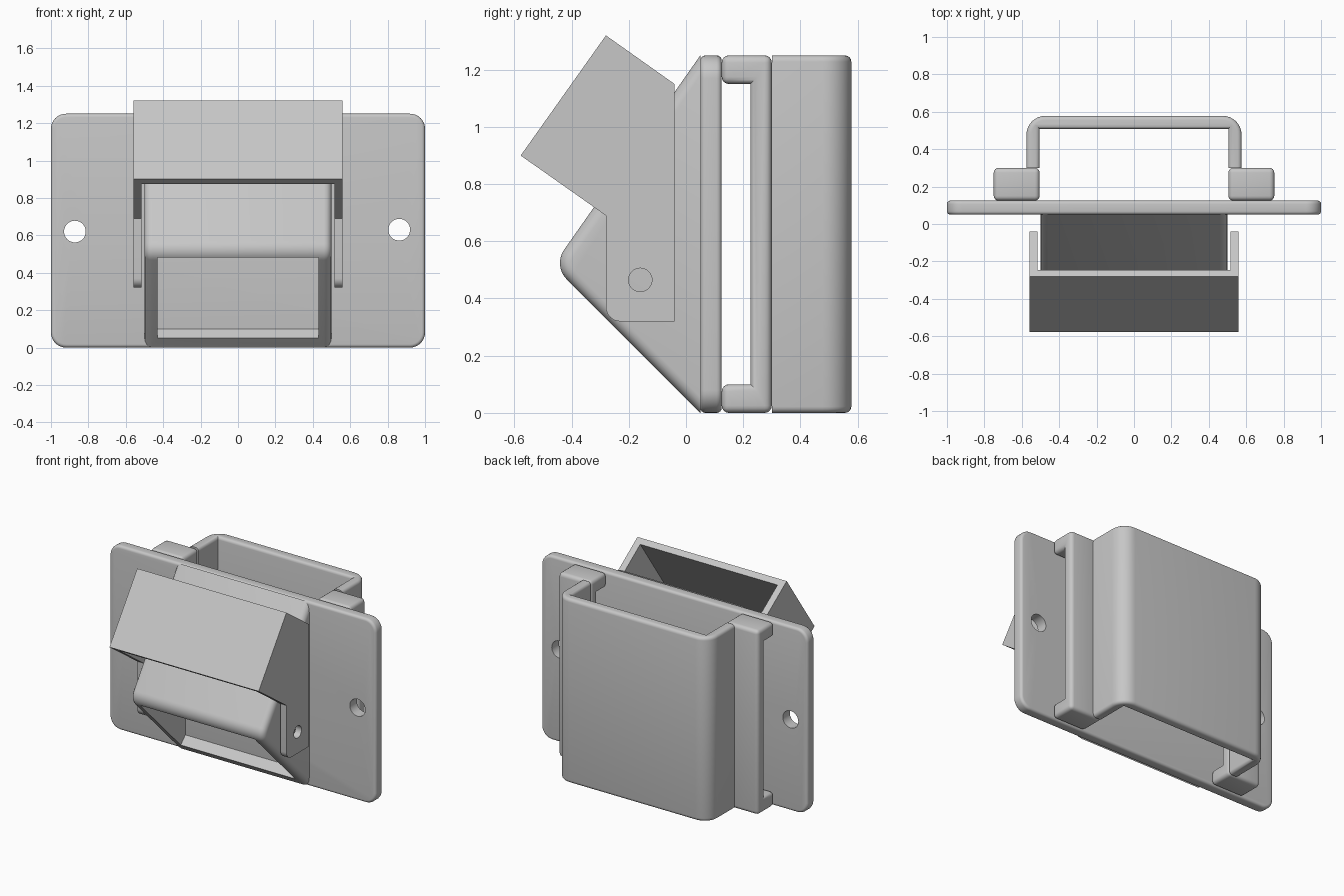
import bpy
import bmesh
import math
from mathutils import Vector

cube = bpy.data.objects.get("Cube")
if cube:
    bpy.data.objects.remove(cube, do_unlink=True)

grey = bpy.data.materials.new("light grey plastic")
grey.use_nodes = True
grey.diffuse_color = (0.57, 0.57, 0.57, 1)
grey.node_tree.nodes["Principled BSDF"].inputs["Base Color"].default_value = grey.diffuse_color


def rounded(corners, steps=8):
    """Turn (u, v, radius) corners into a polygon with arcs."""
    out = []
    for i, (u, v, r) in enumerate(corners):
        p = Vector((u, v))
        if r == 0:
            out.append(p)
            continue
        a = (Vector(corners[i - 1][:2]) - p).normalized()
        b = (Vector(corners[(i + 1) % len(corners)][:2]) - p).normalized()
        half = a.angle(b) / 2
        centre = p + (a + b).normalized() * r / math.sin(half)
        start = p + a * r / math.tan(half) - centre
        end = p + b * r / math.tan(half) - centre
        turn = math.atan2(start.x * end.y - start.y * end.x, start.dot(end))
        for k in range(steps + 1):
            t = turn * k / steps
            c, s = math.cos(t), math.sin(t)
            out.append(centre + Vector((c * start.x - s * start.y, s * start.x + c * start.y)))
    return out


def prism(name, outline, axis, low, high):
    """Extrude an outline along an axis."""
    place = {"x": lambda u, v, t: (t, u, v),
             "y": lambda u, v, t: (u, t, v),
             "z": lambda u, v, t: (u, v, t)}[axis]
    bm = bmesh.new()
    rings = [[bm.verts.new(place(p[0], p[1], t)) for p in outline] for t in (low, high)]
    n = len(outline)
    bm.faces.new(rings[0])
    bm.faces.new(rings[1])
    for i in range(n):
        j = (i + 1) % n
        bm.faces.new((rings[0][i], rings[0][j], rings[1][j], rings[1][i]))
    bmesh.ops.recalc_face_normals(bm, faces=bm.faces)
    mesh = bpy.data.meshes.new(name)
    bm.to_mesh(mesh)
    bm.free()
    mesh.materials.append(grey)
    obj = bpy.data.objects.new(name, mesh)
    bpy.context.collection.objects.link(obj)
    return obj


def activate(obj):
    bpy.ops.object.select_all(action="DESELECT")
    obj.select_set(True)
    bpy.context.view_layer.objects.active = obj


def soften(obj, width, joint_y=None):
    """Round the sharp convex edges, leaving those in the joint plane."""
    bm = bmesh.new()
    bm.from_mesh(obj.data)
    bm.normal_update()
    edges = [e for e in bm.edges
             if e.is_convex and e.calc_face_angle() > math.radians(55)
             and not (joint_y is not None
                      and all(abs(v.co.y - joint_y) < 0.001 for v in e.verts))]
    bmesh.ops.bevel(bm, geom=edges, offset=width, offset_type="OFFSET", segments=4,
                    profile=0.5, affect="EDGES", clamp_overlap=False)
    bm.to_mesh(obj.data)
    bm.free()


def cut(obj, cutter):
    activate(obj)
    mod = obj.modifiers.new("cut", "BOOLEAN")
    mod.operation = "DIFFERENCE"
    mod.solver = "EXACT"
    mod.object = cutter
    bpy.ops.object.modifier_apply(modifier=mod.name)
    bpy.data.objects.remove(cutter, do_unlink=True)


def circle(u, v, r, n=32):
    return [(u + r * math.cos(math.tau * k / n), v + r * math.sin(math.tau * k / n))
            for k in range(n)]


HEIGHT = 1.25
FRONT, BACK, REAR = 0.05, 0.125, 0.3

# Mounting plate with a screw hole on each side
plate = prism("mounting_plate",
              rounded([(-1, 0, .08), (1, 0, .08), (1, HEIGHT, .08), (-1, HEIGHT, .08)]),
              "y", FRONT, BACK)
soften(plate, 0.018)
for x, z in ((-0.872, 0.62), (0.862, 0.63)):
    cut(plate, prism("hole_cutter", circle(x, z, 0.058), "y", 0, 0.2))

# Wedge-shaped spout, hollowed out through its lower slope
spout = prism("spout",
              rounded([(FRONT, 0, 0), (-0.465, 0.515, 0.08), (FRONT, HEIGHT, 0)]),
              "x", -0.5, 0.5)
soften(spout, 0.04, FRONT)
cut(spout, prism("cavity_cutter",
                 [(0.06, 0.11), (0.06, 1.175), (-0.43, 0.48), (-0.53, 0.34), (-0.15, -0.1)],
                 "x", -0.43, 0.43))

# Tilted lid: front panel and two cheeks with pivot holes
lid_top, lid_low = Vector((-0.28, 1.32)), Vector((-0.578, 0.9))
inward = Vector((0.035, -0.025))
parts = [plate, spout]
parts.append(prism("lid_panel", [lid_top, lid_low, lid_low + inward, lid_top + inward],
                   "x", -0.56, 0.56))
cheek = rounded([(*lid_top, 0), (*lid_low, 0), (-0.28, 0.69, 0),
                 (-0.28, 0.32, 0.05), (-0.04, 0.32, 0), (-0.04, 1.15, 0)])
for side, s in (("left", 1), ("right", -1)):
    wall = prism(side + "_lid_cheek", cheek, "x", *sorted((s * 0.515, s * 0.56)))
    cut(wall, prism("pivot_cutter", circle(-0.16, 0.465, 0.041), "x",
                    *sorted((s * 0.4, s * 0.7))))
    # Slotted bracket behind the plate
    bracket = prism(side + "_bracket",
                    [(BACK, 0), (REAR, 0), (REAR, HEIGHT), (BACK, HEIGHT),
                     (BACK, 1.15), (0.225, 1.15), (0.225, 0.1), (BACK, 0.1)],
                    "x", *sorted((s * 0.505, s * 0.75)))
    soften(bracket, 0.025)
    parts += [wall, bracket]

# Belt loop joining the two brackets
loop = prism("belt_loop",
             rounded([(-0.575, REAR, 0), (-0.575, 0.578, .1), (0.575, 0.578, .1),
                      (0.575, REAR, 0), (0.505, REAR, 0), (0.505, 0.508, 0),
                      (-0.505, 0.508, 0), (-0.505, REAR, 0)]),
             "z", 0, HEIGHT)
soften(loop, 0.022, REAR)
parts.append(loop)

for obj in parts:
    activate(obj)
    bpy.ops.object.shade_smooth_by_angle(angle=math.radians(30))
